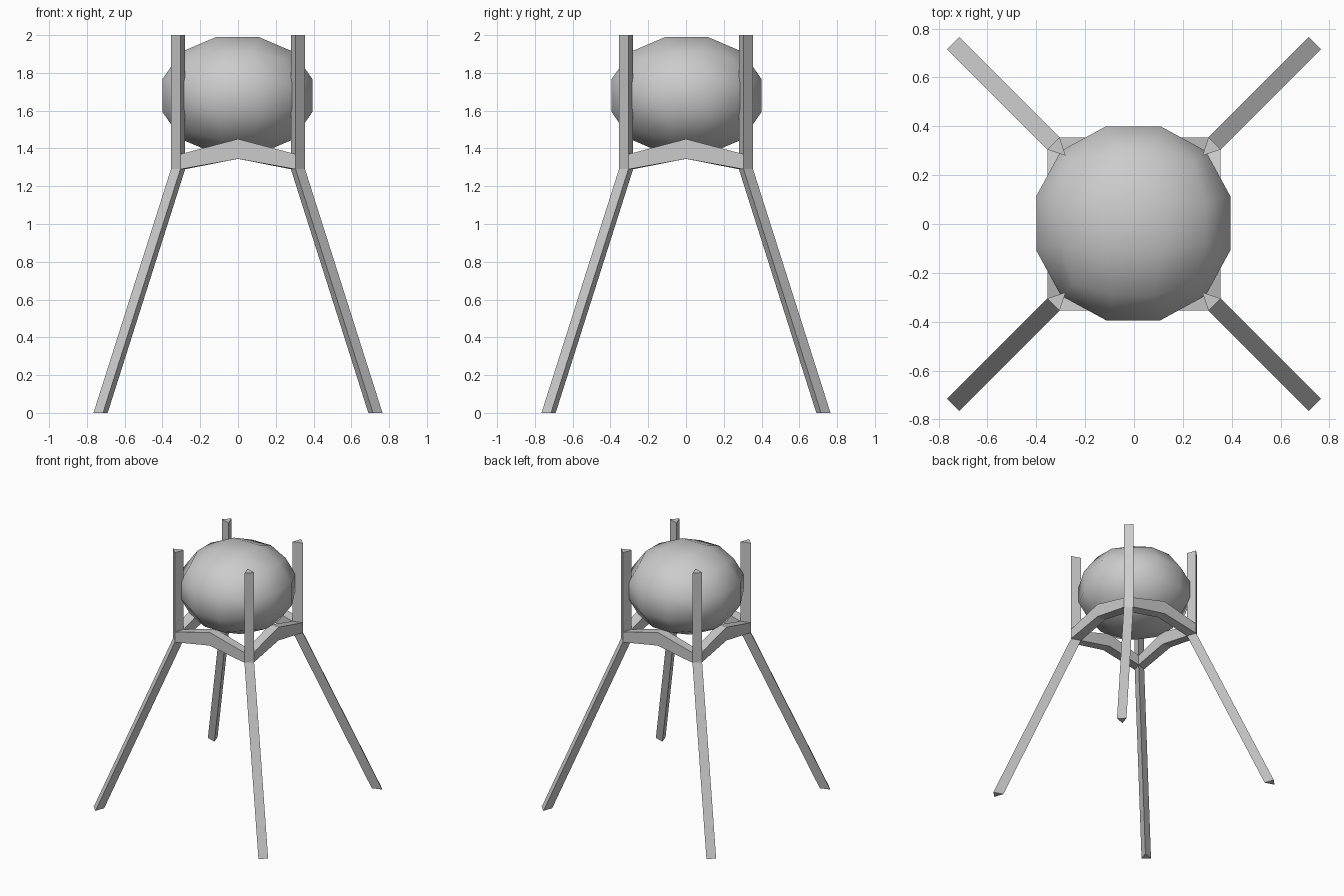
import bpy, bmesh, math
from mathutils import Matrix, Vector

if "Cube" in bpy.data.objects:
    bpy.data.objects.remove(bpy.data.objects["Cube"])


def make_object(name, bm):
    bmesh.ops.recalc_face_normals(bm, faces=bm.faces)
    mesh = bpy.data.meshes.new(name)
    bm.to_mesh(mesh)
    bm.free()
    ob = bpy.data.objects.new(name, mesh)
    bpy.context.collection.objects.link(ob)
    return ob


def loft(name, sections, angle):
    """Skin a row of equal cross-sections, cap the ends, turn about z."""
    bm = bmesh.new()
    rot = Matrix.Rotation(angle, 4, 'Z')
    rings = [[bm.verts.new(rot @ Vector(p)) for p in s] for s in sections]
    for a, b in zip(rings, rings[1:]):
        n = len(a)
        for i in range(n):
            bm.faces.new((a[i], a[(i + 1) % n], b[(i + 1) % n], b[i]))
    bm.faces.new(rings[0])
    bm.faces.new(rings[-1])
    return make_object(name, bm)


OUT, NEAR, INNER = 0.355, 0.305, 0.28
LOW = 1.29

for k, corner in enumerate(("back_right", "back_left", "front_left", "front_right")):
    # three-sided leg: splayed below, upright post above
    tri = [(OUT, NEAR), (NEAR, OUT), (INNER, INNER)]
    levels = [(0.41, 0.0), (0.0, LOW), (0.0, 2.0)]
    loft(corner + "_leg",
         [[(x + d, y + d, z) for x, y in tri] for d, z in levels],
         k * math.pi / 2)

for k, side in enumerate(("front", "right", "back", "left")):
    # arched rail between neighbouring posts
    stations = [(-1, LOW, 1.37), (0, 1.345, 1.45), (1, LOW, 1.37)]
    loft(side + "_rail",
         [[(s * NEAR, -OUT, b), (s * NEAR, -OUT, t),
           (s * INNER, -INNER, t), (s * INNER, -INNER, b)]
          for s, b, t in stations],
         k * math.pi / 2)

# flattened ball: cube with a 3 x 3 grid per face, pushed out to a sphere
bm = bmesh.new()
bmesh.ops.create_cube(bm, size=2)
bmesh.ops.subdivide_edges(bm, edges=bm.edges[:], cuts=2, use_grid_fill=True)
for v in bm.verts:
    for i in range(3):
        if abs(v.co[i]) < 0.9:
            v.co[i] = math.copysign(0.28, v.co[i])
    n = v.co.normalized()
    v.co = Vector((n.x * 0.427, n.y * 0.427, n.z * 0.334)) + Vector((-0.003, 0.003, 1.68))
for f in bm.faces:
    f.smooth = True
make_object("ball", bm)
